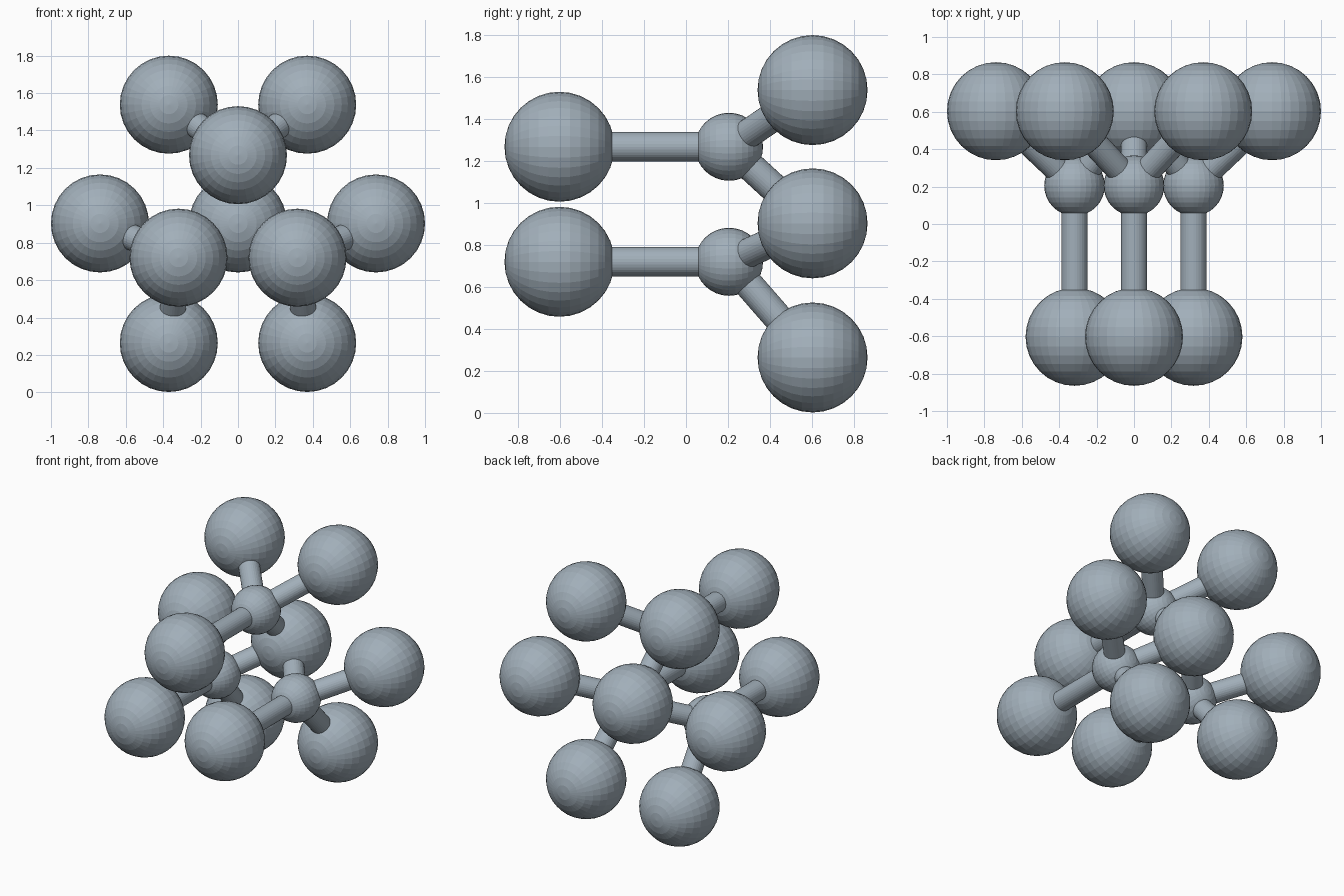
import bpy
import math
from mathutils import Vector

cube = bpy.data.objects.get("Cube")
if cube:
    bpy.data.objects.remove(cube, do_unlink=True)

# Single blue-grey material
grey = bpy.data.materials.new("blue grey")
grey.use_nodes = True
COLOUR = (0.36, 0.43, 0.49, 1)
grey.diffuse_color = COLOUR
grey.node_tree.nodes["Principled BSDF"].inputs["Base Color"].default_value = COLOUR

BIG, SMALL, ROD = 0.262, 0.162, 0.07
FRONT, HUB, BACK = -0.603, 0.205, 0.603


def ball(name, centre, radius):
    """Faceted ball with its poles along y."""
    bpy.ops.mesh.primitive_uv_sphere_add(segments=32, ring_count=16, radius=radius,
                                         location=centre, rotation=(math.pi / 2, 0, 0))
    obj = bpy.context.object
    obj.name = name
    obj.data.materials.append(grey)


def rod(name, start, end):
    """Round rod joining two ball centres."""
    a, b = Vector(start), Vector(end)
    bpy.ops.mesh.primitive_cylinder_add(vertices=32, radius=ROD, depth=(b - a).length,
                                        location=(a + b) / 2)
    obj = bpy.context.object
    obj.name = name
    obj.rotation_euler = (b - a).to_track_quat('Z', 'Y').to_euler()
    obj.data.materials.append(grey)


# Outer balls in the back layer
back = {
    "top_left": (0.37, BACK, 1.538), "top_right": (-0.37, BACK, 1.538),
    "middle": (0, BACK, 0.903),
    "side_left": (0.738, BACK, 0.903), "side_right": (-0.738, BACK, 0.903),
    "bottom_left": (0.37, BACK, 0.264), "bottom_right": (-0.37, BACK, 0.264),
}
for key, centre in back.items():
    ball("back_ball_" + key, centre, BIG)

# Three hubs, each with a front ball and three back neighbours
units = {
    "upper": (0, 1.268, ("top_left", "top_right", "middle")),
    "left": (0.318, 0.72, ("side_left", "bottom_left", "middle")),
    "right": (-0.318, 0.72, ("side_right", "bottom_right", "middle")),
}
for key, (x, z, neighbours) in units.items():
    hub, tip = (x, HUB, z), (x, FRONT, z)
    ball("hub_ball_" + key, hub, SMALL)
    ball("front_ball_" + key, tip, BIG)
    rod("front_rod_" + key, hub, tip)
    for other in neighbours:
        rod("back_rod_" + key + "_to_" + other, hub, back[other])
